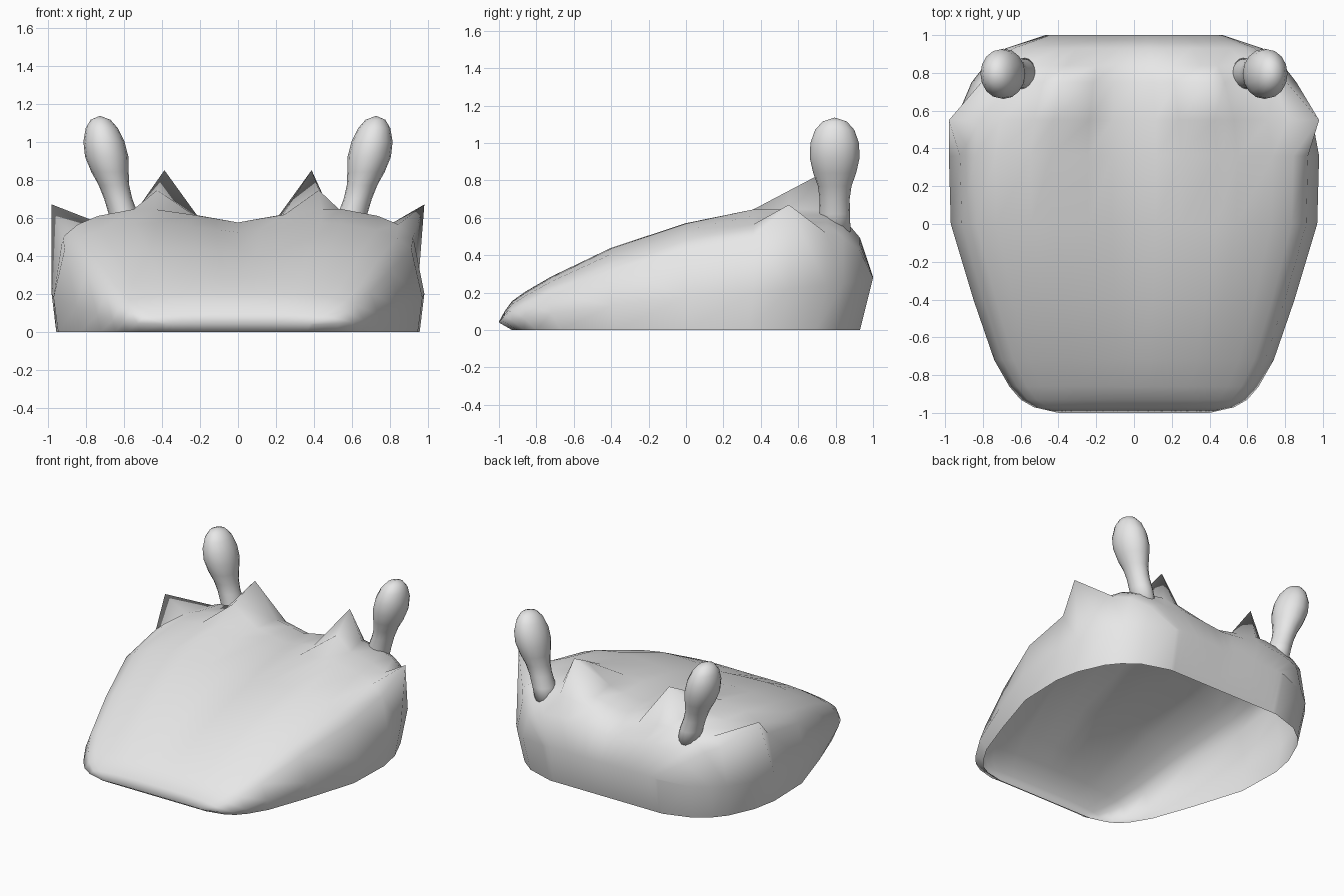
import bpy, bmesh, math

cube = bpy.data.objects.get("Cube")
if cube:
    bpy.data.objects.remove(cube, do_unlink=True)

grey = bpy.data.materials.new("plain grey")
grey.use_nodes = True
grey.diffuse_color = (0.8, 0.8, 0.8, 1)
grey.node_tree.nodes["Principled BSDF"].inputs["Base Color"].default_value = (0.8, 0.8, 0.8, 1)


def finish(bm, name):
    mesh = bpy.data.meshes.new(name)
    bm.to_mesh(mesh)
    bm.free()
    for poly in mesh.polygons:
        poly.use_smooth = True
    mesh.materials.append(grey)
    obj = bpy.data.objects.new(name, mesh)
    bpy.context.collection.objects.link(obj)
    return obj


# Body stations from nose to rear: y, half width, belt height, top height
STATIONS = [
    (-1, .40, .04, .045), (-.97, .53, .045, .10), (-.93, .60, .05, .155),
    (-.86, .66, .06, .205), (-.72, .74, .09, .29), (-.4, .85, .13, .45),
    (0, .97, .18, .585), (.36, .98, .2, .66), (.55, .945, .22, .66),
    (.75, .86, .24, .655), (.84, .79, .25, .61), (.93, .68, .26, .5),
    (1, .47, .28, .285),
]
half = [.12, .25, .45, .56, .75, .86, .94, 1]
COLUMNS = [-f for f in reversed(half)] + [0] + half


def shell_point(station, f):
    y, w, belt, top = station
    a = abs(f)
    n = 3 + (y + 1) / 2
    z = belt + (top - belt) * max(0, 1 - a ** n) ** (1 / n)
    # Groove along the middle, deeper toward the rear
    groove = .085 * min(1, max(0, (y + .8) / 1.1)) * min(1, max(0, (1 - y) / .15))
    z -= groove * max(0, 1 - a / .5)
    x = f * w
    # Inner spikes with a ridge in front, and outer side spikes
    if a == .45:
        z = {.55: .745, .75: .85}.get(y, z)
    if a == .94 and y == .55:
        x, z = math.copysign(.98, f), .67
    return x, y, z


# Open-bottomed body shell
bm = bmesh.new()
grid = [[bm.verts.new(shell_point(s, f)) for f in COLUMNS] for s in STATIONS]
for low, high in zip(grid, grid[1:]):
    for i in range(len(COLUMNS) - 1):
        bm.faces.new((low[i], low[i + 1], high[i + 1], high[i]))

# Skirt from the belt line down to the ground
belt_loop = (grid[0] + [row[-1] for row in grid[1:-1]]
             + grid[-1][::-1] + [row[0] for row in grid[-2:0:-1]])
base = [bm.verts.new((v.co.x * .975, v.co.y * .93, 0)) for v in belt_loop]
for k in range(len(base)):
    m = (k + 1) % len(base)
    bm.faces.new((base[k], base[m], belt_loop[m], belt_loop[k]))
finish(bm, "body_shell")

# Eye stalks: height, x, radius across, radius along
STALK = [
    (.50, .575, .075, .085), (.62, .603, .077, .082), (.70, .63, .074, .08),
    (.77, .652, .08, .09), (.84, .673, .098, .115), (.92, .69, .114, .133),
    (1.0, .705, .108, .13), (1.07, .716, .085, .105), (1.115, .723, .052, .065),
]


def stalk(side, name):
    bm = bmesh.new()
    rings = []
    for z, x, rx, ry in STALK:
        rings.append([bm.verts.new((side * (x + rx * math.cos(t)), .795 + ry * math.sin(t), z))
                      for t in (math.tau * k / 16 for k in range(16))])
    tip = bm.verts.new((side * .726, .795, 1.136))
    for low, high in zip(rings, rings[1:]):
        for k in range(16):
            m = (k + 1) % 16
            bm.faces.new((low[k], low[m], high[m], high[k]))
    for k in range(16):
        bm.faces.new((rings[-1][k], rings[-1][(k + 1) % 16], tip))
    bm.faces.new(rings[0][::-1])
    bmesh.ops.recalc_face_normals(bm, faces=bm.faces)
    finish(bm, name)


stalk(1, "left_eye_stalk")
stalk(-1, "right_eye_stalk")
